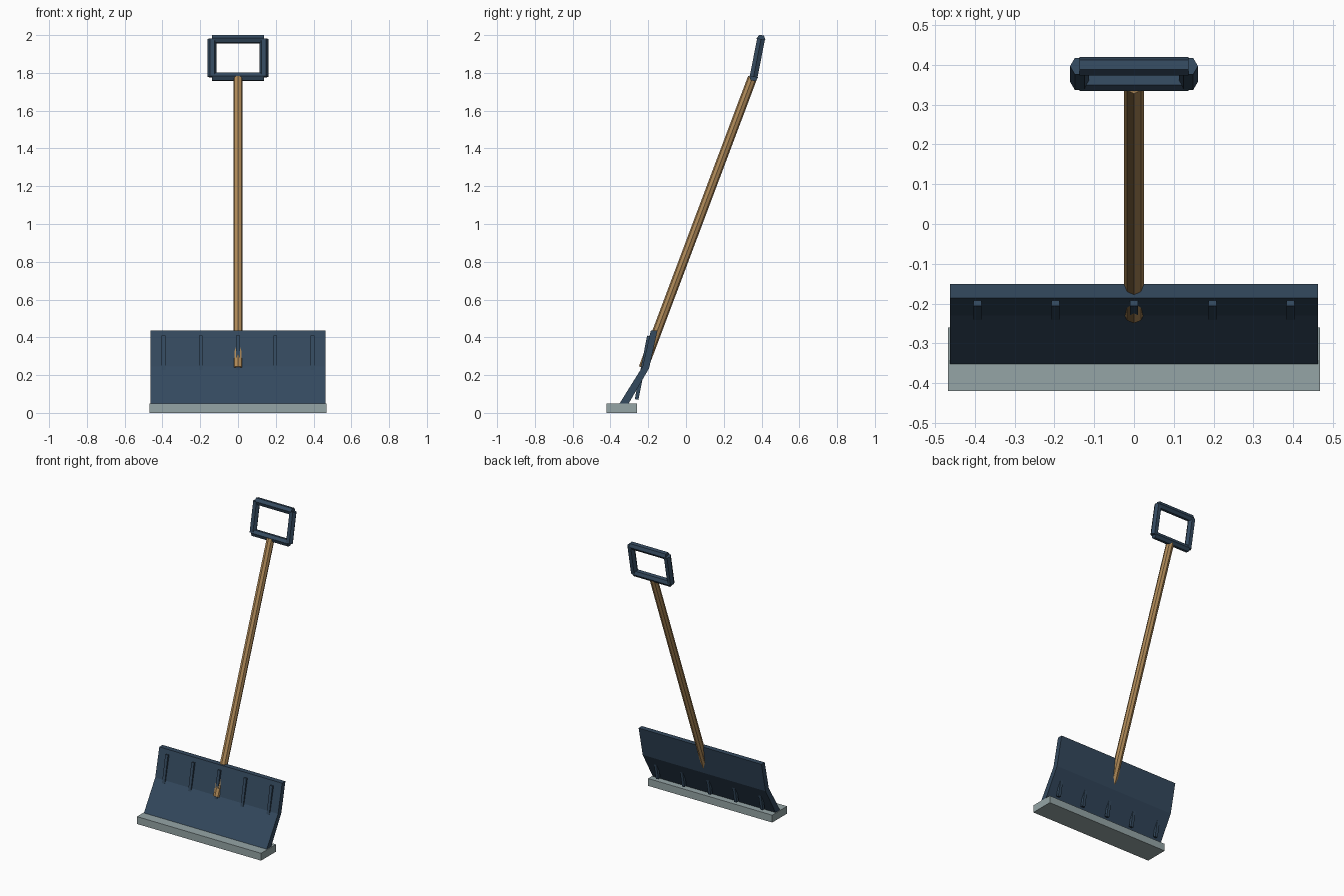
import bpy
import bmesh
import math
from mathutils import Vector

if "Cube" in bpy.data.objects:
    bpy.data.objects.remove(bpy.data.objects["Cube"], do_unlink=True)


def material(name, rgb):
    mat = bpy.data.materials.new(name)
    mat.use_nodes = True
    mat.diffuse_color = (*rgb, 1)
    mat.node_tree.nodes["Principled BSDF"].inputs["Base Color"].default_value = (*rgb, 1)
    return mat


navy = material("navy plastic", (0.034, 0.067, 0.112))
wood = material("brown wood", (0.434, 0.254, 0.098))
steel = material("grey steel", (0.30, 0.376, 0.381))


def finish(name, bm, mat):
    bmesh.ops.recalc_face_normals(bm, faces=bm.faces)
    mesh = bpy.data.meshes.new(name)
    bm.to_mesh(mesh)
    bm.free()
    mesh.materials.append(mat)
    obj = bpy.data.objects.new(name, mesh)
    bpy.context.collection.objects.link(obj)
    return obj


def extrude_profile(name, profile, x, half_width, mat):
    """Sweep a closed (y, z) profile along x."""
    bm = bmesh.new()
    face = bm.faces.new([bm.verts.new((x - half_width, y, z)) for y, z in profile])
    grown = bmesh.ops.extrude_face_region(bm, geom=[face])["geom"]
    verts = [v for v in grown if isinstance(v, bmesh.types.BMVert)]
    bmesh.ops.translate(bm, verts=verts, vec=(half_width * 2, 0, 0))
    return finish(name, bm, mat)


def rod(name, start, end, radius, sides, toward, mat):
    """Prism from start to end with one edge pointing toward a direction."""
    start, end = Vector(start), Vector(end)
    axis = (end - start).normalized()
    u = Vector(toward)
    u = (u - axis * u.dot(axis)).normalized()
    v = axis.cross(u)
    bm = bmesh.new()
    rings = []
    for p in (start, end):
        ring = []
        for i in range(sides):
            a = math.tau * i / sides
            ring.append(bm.verts.new(p + radius * (u * math.cos(a) + v * math.sin(a))))
        rings.append(ring)
        bm.faces.new(ring)
    for i in range(sides):
        j = (i + 1) % sides
        bm.faces.new((rings[0][i], rings[0][j], rings[1][j], rings[1][i]))
    return finish(name, bm, mat)


# Scraper edge along the ground
extrude_profile("scraper_edge", [(-0.42, 0), (-0.26, 0), (-0.26, 0.05), (-0.42, 0.05)],
                0, 0.468, steel)

# Bent blade
extrude_profile("blade", [(-0.361, 0.035), (-0.23, 0.245), (-0.186, 0.437),
                          (-0.151, 0.437), (-0.195, 0.237), (-0.312, 0.035)],
                0, 0.463, navy)

# Straight ribs crossing the bend of the blade
for i in range(5):
    extrude_profile(f"blade_rib_{i + 1}", [(-0.271, 0.073), (-0.206, 0.409),
                                           (-0.186, 0.405), (-0.252, 0.069)],
                    (i - 2) * 0.197, 0.01, navy)

# Wooden shaft
rod("shaft", (0, -0.226, 0.238), (0, 0.352, 1.775), 0.025, 8, (0, -1, 0), wood)

# Grip frame of four hexagonal bars
low, high = (0.358, 1.779), (0.397, 1.979)
lean = Vector((0, high[0] - low[0], high[1] - low[1]))
normal = lean.cross(Vector((1, 0, 0)))
for name, (y, z) in (("grip_bottom", low), ("grip_top", high)):
    rod(name, (-0.137, y, z), (0.137, y, z), 0.024, 6, normal, navy)
for name, x in (("grip_left", 0.137), ("grip_right", -0.137)):
    rod(name, (x, *low), (x, *high), 0.024, 6, (1, 0, 0), navy)
